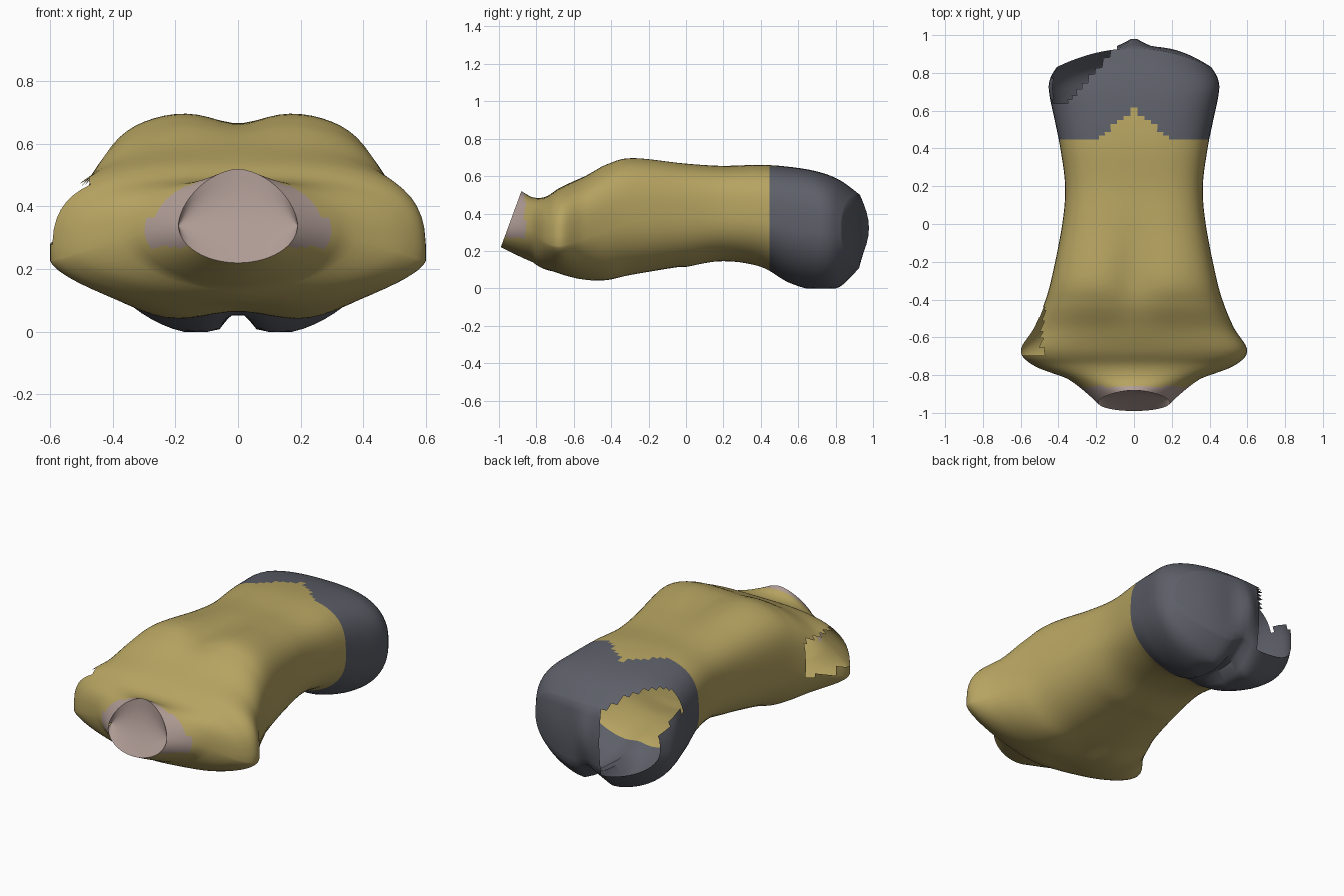
import bpy, bmesh, math, random

if "Cube" in bpy.data.objects:
    bpy.data.objects.remove(bpy.data.objects["Cube"])

random.seed(4)
SEG, SUB = 72, 7


def material(name, rgb):
    m = bpy.data.materials.new(name)
    m.diffuse_color = (*rgb, 1)
    m.use_nodes = True
    m.node_tree.nodes["Principled BSDF"].inputs["Base Color"].default_value = m.diffuse_color
    return m


shirt = material("shirt", (0.47, 0.37, 0.12))
shorts = material("shorts", (0.11, 0.115, 0.14))
skin = material("skin", (0.43, 0.33, 0.30))

# Sections along the body: y, half width, top, bottom, height of widest point,
# top groove, bottom groove, lower roundness
STATIONS = [
    (-.90, .19, .52, .22, .34, 0, 0, 2),
    (-.82, .35, .487, .14, .31, 0, 0, 1.9),
    (-.75, .53, .49, .09, .25, 0, .01, 1.6),
    (-.67, .60, .54, .05, .23, 0, .035, 1.6),
    (-.55, .53, .595, .015, .27, 0, .05, 1.9),
    (-.42, .475, .67, .01, .33, .02, .06, 2.2),
    (-.28, .435, .705, .05, .38, .04, .03, 2.3),
    (0, .38, .672, .11, .40, .01, .01, 2.4),
    (.20, .365, .655, .145, .40, 0, 0, 2.4),
    (.40, .39, .66, .11, .38, 0, .01, 2.2),
    (.55, .42, .65, .022, .34, 0, .04, 2.1),
    (.70, .45, .625, -.022, .32, 0, .09, 2.1),
    (.82, .445, .58, -.005, .31, 0, .09, 2.1),
    (.93, .41, .50, .10, .30, 0, .05, 2.1),
]


def spline(p0, p1, p2, p3, t):
    return [0.5 * (2*b + (c-a)*t + (2*a-5*b+4*c-d)*t*t + (3*b-a-3*c+d)*t**3)
            for a, b, c, d in zip(p0, p1, p2, p3)]


def section(s):
    y, w, top, bot, zw, gt, gb, nl = s
    nu = max(1.7, min(3.2, 1.7 + (y + .9) * 8))
    gw = .16 if y < 0 else .055      # belly hollow is wide, rear cleft narrow
    pts = []
    for i in range(SEG):
        a = 2 * math.pi * (i + .5) / SEG
        c, sn = math.cos(a), math.sin(a)
        n = nu if sn > 0 else nl
        x = w * c
        v = (1 - abs(c) ** n) ** (1 / n)
        z = zw + (top - zw) * v if sn > 0 else zw - (zw - bot) * v
        z += gb * math.exp(-(x / gw) ** 2) if sn < 0 else -gt * math.exp(-(x / .11) ** 2)
        yy = y
        if y > .7:       # leg ends slope outwards
            yy -= .10 * (y - .7) / .23 * (x / w) ** 2
        if y < -.82:     # nape reaches further than the throat
            yy -= (-.82 - y) / .08 * (.11 * (top - z) / (top - bot) - .02)
        pts.append((x, yy, max(z, 0)))
    return pts


def cap(bm, ring, last, dish, mat):
    """Close a ring with columns running from its top edge to its bottom edge."""
    cols = []
    for i in range(last + 1):
        t, b = ring[i], ring[SEG - 1 - i]
        col = [t]
        for k in range(1, 8):
            p = t.co.lerp(b.co, k / 8)
            p.y += dish(p.x) * math.sin(math.pi * k / 8)
            col.append(bm.verts.new(p))
        cols.append(col + [b])
    for c0, c1 in zip(cols, cols[1:]):
        for k in range(8):
            f = bm.faces.new((c0[k], c0[k + 1], c1[k + 1], c1[k]))
            f.material_index = mat


# Torso shell
bm = bmesh.new()
rings = []
for k in range(len(STATIONS) - 1):
    q = [STATIONS[min(max(k + j, 0), len(STATIONS) - 1)] for j in (-1, 0, 1, 2)]
    for j in range(SUB):
        rings.append(section(spline(*q, j / SUB)))
rings.append(section(STATIONS[-1]))
verts = [[bm.verts.new(p) for p in r] for r in rings]
for r0, r1 in zip(verts, verts[1:]):
    for i in range(SEG):
        j = (i + 1) % SEG
        bm.faces.new((r0[i], r0[j], r1[j], r1[i]))

holes = []
for f in bm.faces:
    c = f.calc_center_median()
    # open arm on one side
    if -.70 < c.y < -.44 and .27 < c.z < .48 and c.x < -.45:
        holes.append(f)
    # torn upper edge of the open leg on the same side
    elif -.43 < c.x < -.12 and c.z > .4 and c.y > .64 + 1.1 * max(0, c.x + .36):
        holes.append(f)
    elif c.y > .45 + .16 * max(0, 1 - abs(c.x) / .2) * (c.z > .5):
        f.material_index = 1
    elif c.y < -.86 and c.z > .27:
        f.material_index = 2
bmesh.ops.delete(bm, geom=holes, context='FACES')

# Neck end is a shallow dish; one leg end is a rounded stump joined to the crotch
cap(bm, verts[0], SEG // 2 - 1, lambda x: .03, 2)
cap(bm, verts[-1], SEG // 4 + 2,
    lambda x: .05 * math.exp(-(x / .06) ** 2) + .02 * math.sin(math.pi * min(1, abs(x) / .41)), 1)
bmesh.ops.recalc_face_normals(bm, faces=bm.faces)

me = bpy.data.meshes.new("torso")
bm.to_mesh(me)
bm.free()
for m in (shirt, shorts, skin):
    me.materials.append(m)
torso = bpy.data.objects.new("torso", me)
bpy.context.collection.objects.link(torso)
bpy.context.view_layer.objects.active = torso
torso.select_set(True)
bpy.ops.object.shade_smooth_by_angle(angle=math.radians(50))
